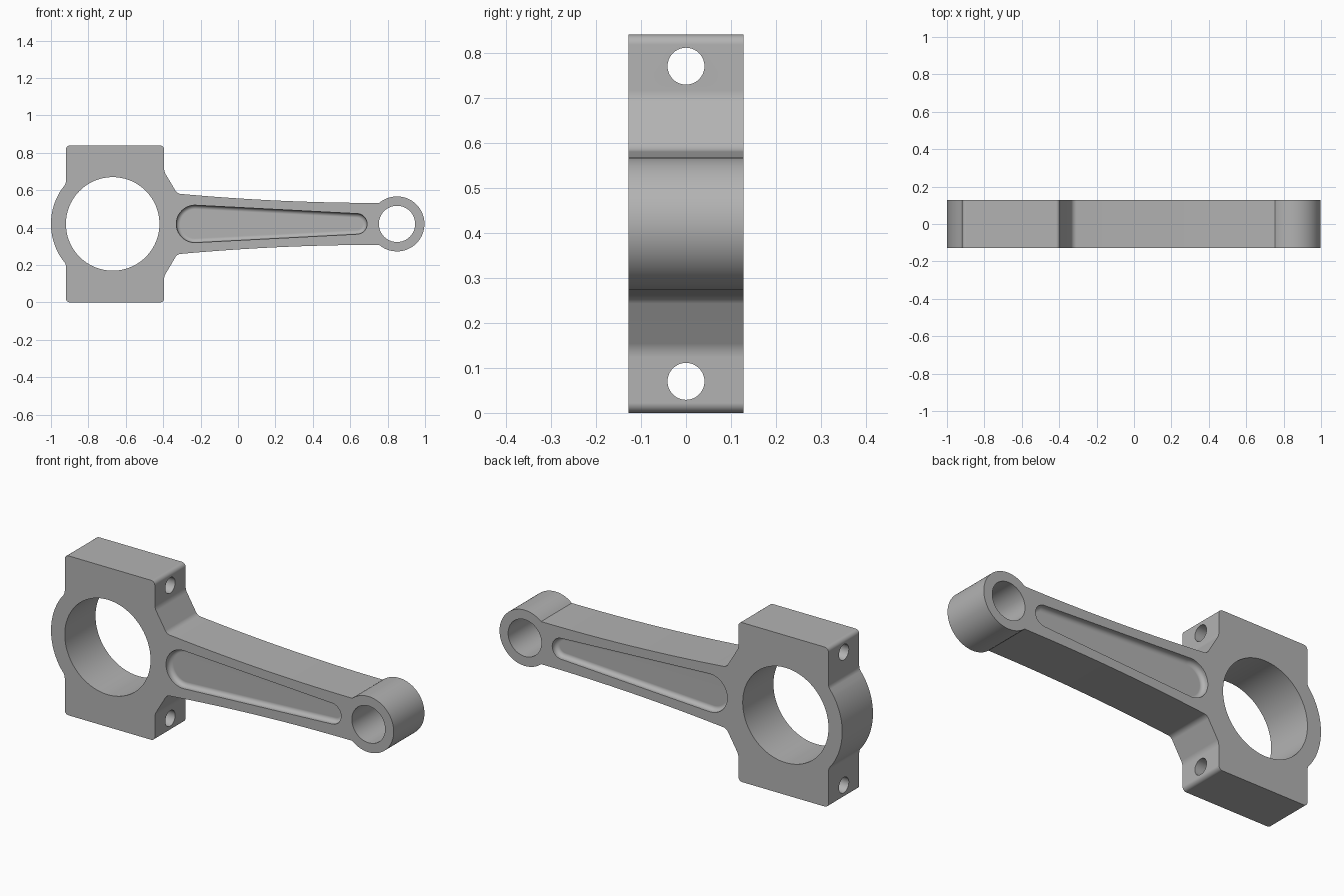
import bpy, bmesh
from math import sin, cos, pi, radians, acos
from mathutils import Vector

cube = bpy.data.objects.get("Cube")
if cube:
    bpy.data.objects.remove(cube)

MID = 0.42            # height of the rod's long axis
HALF = 0.128          # half thickness
BIG, SMALL = -0.67, 0.85   # bore centres along x


def arc(cx, r, a0, a1, n):
    angles = [radians(a0 + (a1 - a0) * i / n) for i in range(n + 1)]
    return [(cx + r * cos(a), r * sin(a)) for a in angles]


def fillet(a, b, c, r, n=6):
    """Points of a rounded corner at b."""
    a, b, c = Vector(a), Vector(b), Vector(c)
    u, v = (a - b).normalized(), (c - b).normalized()
    half = u.angle(v) / 2
    centre = b + (u + v).normalized() * (r / sin(half))
    trim = r * cos(half) / sin(half)
    p, q = b + u * trim - centre, b + v * trim - centre
    turn = p.angle_signed(q)
    pts = []
    for i in range(n + 1):
        t = -turn * i / n
        pts.append((centre.x + p.x * cos(t) - p.y * sin(t),
                    centre.y + p.x * sin(t) + p.y * cos(t)))
    return pts


def loft(name, rings):
    """Closed solid through equal-length rings of 3D points."""
    bm = bmesh.new()
    loops = [[bm.verts.new(p) for p in ring] for ring in rings]
    for lo, hi in zip(loops, loops[1:]):
        for i in range(len(lo)):
            j = (i + 1) % len(lo)
            bm.faces.new((lo[i], lo[j], hi[j], hi[i]))
    bm.faces.new(loops[0])
    bm.faces.new(loops[-1])
    bmesh.ops.recalc_face_normals(bm, faces=bm.faces)
    mesh = bpy.data.meshes.new(name)
    bm.to_mesh(mesh)
    bm.free()
    obj = bpy.data.objects.new(name, mesh)
    bpy.context.collection.objects.link(obj)
    return obj


def flat_ring(pts, y):
    return [(x, y, MID + z) for x, z in pts]


# Upper half of the outline: cap arc, bolt block, tapering shank, small eye
shank = []
for i in range(17):
    t = 1 - i / 16
    shank.append((0.755 - 1.08 * t, 0.112 + 0.05 * t * t))
cap = arc(BIG, 0.33, 180, 146, 12)
eye = arc(SMALL, 0.147, 130, 0, 28)
corners = [(-0.92, 0.215), (-0.92, 0.42), (-0.395, 0.42), (-0.395, 0.28), shank[0]]
radii = [0.04, 0.022, 0.022, 0.06, 0.035]
path = [cap[-1]] + corners + [shank[1]]
upper = list(cap)
for k, r in enumerate(radii):
    upper += fillet(path[k], path[k + 1], path[k + 2], r)
upper += shank[1:] + eye[1:]
outline = upper + [(x, -z) for x, z in reversed(upper[1:-1])]
rod = loft("connecting_rod", [flat_ring(outline, -HALF), flat_ring(outline, HALF)])

# Bores through the thickness
cutters = []
for name, cx, r, n in (("big_bore", BIG, 0.25, 96), ("small_bore", SMALL, 0.097, 64)):
    ring = arc(cx, r, 0, 360, n)[:-1]
    cutters.append(loft(name, [flat_ring(ring, -0.3), flat_ring(ring, 0.3)]))

# Bolt holes along the length of the block
for name, z in (("upper_bolt_hole", 0.77), ("lower_bolt_hole", 0.07)):
    ring = arc(0, 0.041, 0, 360, 40)[:-1]
    cutters.append(loft(name, [[(x, a, z + b) for a, b in ring] for x in (-1.1, -0.2)]))


# Tapered recess with a rounded floor edge on both faces
def recess_ring(inset):
    x1, r1, x2, r2 = -0.23, 0.1, 0.635, 0.055
    a = acos((r1 - r2) / (x2 - x1)) * 180 / pi
    return (arc(x1, r1 - inset, a, 360 - a, 28)
            + arc(x2, r2 - inset, -a, a, 24))


DEPTH, ROUND = 0.032, 0.022
steps = [(0, -0.05), (0, DEPTH - ROUND)]
for i in range(1, 7):
    a = i * pi / 12
    steps.append((ROUND * (1 - cos(a)), DEPTH - ROUND + ROUND * sin(a)))
for name, side in (("front_recess", -1), ("back_recess", 1)):
    cutters.append(loft(name, [flat_ring(recess_ring(i), side * (HALF - d)) for i, d in steps]))

# Cut everything, keep the finished mesh and drop the cutters
for c in cutters:
    c.hide_render = True
    mod = rod.modifiers.new(c.name, 'BOOLEAN')
    mod.operation, mod.solver, mod.object = 'DIFFERENCE', 'EXACT', c
graph = bpy.context.evaluated_depsgraph_get()
finished = bpy.data.meshes.new_from_object(rod.evaluated_get(graph))
rod.modifiers.clear()
rod.data = finished
for c in cutters:
    bpy.data.objects.remove(c)

# Plain grey metal
steel = bpy.data.materials.new("grey_steel")
steel.use_nodes = True
grey = (0.45, 0.45, 0.45, 1)
steel.diffuse_color = grey
steel.node_tree.nodes["Principled BSDF"].inputs["Base Color"].default_value = grey
rod.data.materials.clear()
rod.data.materials.append(steel)

# Smooth curves, crisp edges, flat broad faces
bpy.ops.object.select_all(action='DESELECT')
rod.select_set(True)
bpy.context.view_layer.objects.active = rod
bpy.ops.object.shade_smooth_by_angle(angle=radians(30))
weighted = rod.modifiers.new("even_shading", 'WEIGHTED_NORMAL')
weighted.keep_sharp = True
